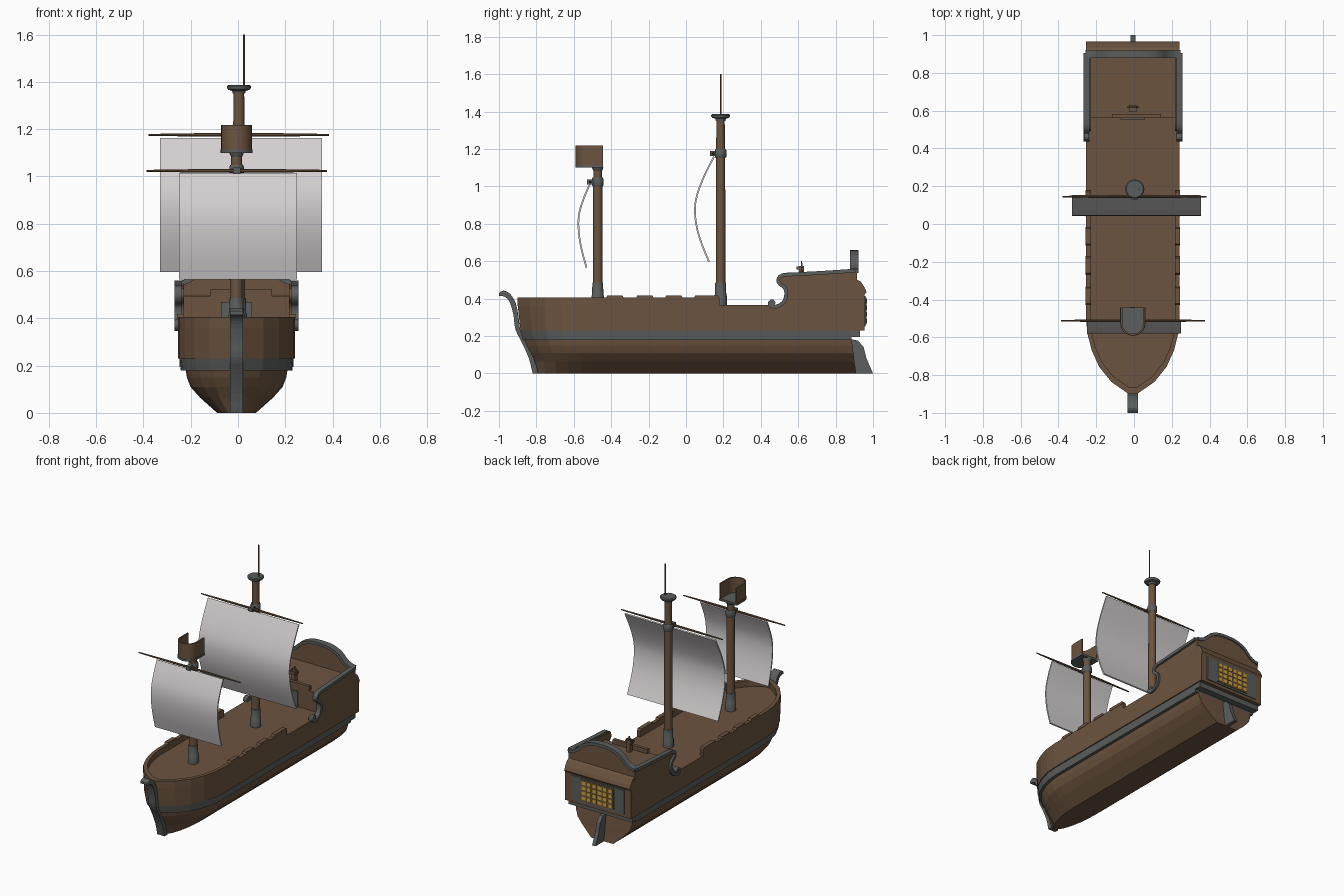
import bpy, bmesh, math
from mathutils import Vector

if "Cube" in bpy.data.objects:
    bpy.data.objects.remove(bpy.data.objects["Cube"])

def material(name, rgb):
    m = bpy.data.materials.new(name)
    m.diffuse_color = (*rgb, 1)
    m.use_nodes = True
    m.node_tree.nodes["Principled BSDF"].inputs["Base Color"].default_value = m.diffuse_color
    return m

WOOD = material("brown wood", (0.15, 0.088, 0.050))
GREY = material("dark grey trim", (0.105, 0.112, 0.108))
SAIL = material("sail cloth", (0.66, 0.63, 0.635))
GOLD = material("gold glass", (0.62, 0.36, 0.04))
CX = -0.006  # the hull sits slightly left of the overall centre

def finish(name, bm, mat, dx=CX, smooth=False):
    bmesh.ops.recalc_face_normals(bm, faces=bm.faces)
    me = bpy.data.meshes.new(name)
    bm.to_mesh(me)
    bm.free()
    me.materials.append(mat)
    o = bpy.data.objects.new(name, me)
    o.location.x = dx
    bpy.context.collection.objects.link(o)
    if smooth:
        bpy.ops.object.select_all(action='DESELECT')
        o.select_set(True)
        bpy.context.view_layer.objects.active = o
        bpy.ops.object.shade_smooth_by_angle(angle=math.radians(35))
    return o

def loft(name, rings, mat, dx=CX, smooth=False):
    bm = bmesh.new()
    rows = [[bm.verts.new(p) for p in r] for r in rings]
    n = len(rows[0])
    for a, b in zip(rows, rows[1:]):
        for i in range(n):
            bm.faces.new((a[i], a[(i + 1) % n], b[(i + 1) % n], b[i]))
    bm.faces.new(rows[0])
    bm.faces.new(rows[-1])
    return finish(name, bm, mat, dx, smooth)

def prism(name, pts, axis, a, b, mat, dx=CX, smooth=False):
    place = {'x': lambda p, t: (t, p[0], p[1]), 'y': lambda p, t: (p[0], t, p[1]),
             'z': lambda p, t: (p[0], p[1], t)}[axis]
    return loft(name, [[place(p, t) for p in pts] for t in (a, b)], mat, dx, smooth)

def box(name, x0, x1, y0, y1, z0, z1, mat, dx=CX):
    return prism(name, [(x0, y0), (x1, y0), (x1, y1), (x0, y1)], 'z', z0, z1, mat, dx)

def lathe(name, profile, y, mat, dx=CX, n=18, x=0):
    ring = [(math.cos(i * math.tau / n), math.sin(i * math.tau / n)) for i in range(n)]
    return loft(name, [[(x + r * c, y + r * s, z) for c, s in ring] for r, z in profile],
                mat, dx, True)

def curve(pts, k=4):
    """Catmull-Rom path through the points."""
    P = [Vector(p) for p in [pts[0]] + pts + [pts[-1]]]
    out = []
    for a, b, c, d in zip(P, P[1:], P[2:], P[3:]):
        for j in range(k):
            t = j / k
            out.append(0.5 * (2*b + (c-a)*t + (2*a-5*b+4*c-d)*t*t + (3*b-a-3*c+d)*t**3))
    return out + [P[-1]]

def ribbon(path, th):
    """Closed outline of a strip of given thickness along a path."""
    left, right = [], []
    for i, p in enumerate(path):
        t = (path[min(i + 1, len(path) - 1)] - path[max(i - 1, 0)]).normalized()
        n = Vector((-t.y, t.x)) * th / 2
        left.append(p + n)
        right.append(p - n)
    return left + right[::-1]

# Hull plan: straight sides that curve into the bow
BOW = [(1, 0), (.97, .2), (.88, .42), (.72, .64), (.46, .84), (.09, 1)]
def outline(w, bow, stern):
    side = [(w, stern)] + [(w * f, -0.5 + g * (bow + 0.5)) for f, g in BOW]
    return side + [(-x, y) for x, y in reversed(side)]

def hull(name, levels, mat):
    loft(name, [[(x, y, z) for x, y in outline(w, bow, stern)] for z, w, bow, stern in levels], mat)

hull("lower_hull", [(0, .082, -.80, .91), (.065, .155, -.81, .90), (.11, .195, -.835, .895),
                    (.15, .21, -.855, .89), (.185, .216, -.865, .885)], WOOD)
hull("hull_band", [(.18, .236, -.875, .885), (.23, .241, -.89, .885)], GREY)
hull("upper_hull", [(.23, .248, -.885, .955), (.365, .248, -.90, .955)], WOOD)
box("stern_band", -.241, .241, .88, .93, .195, .23, GREY)

# Bulwark around the main deck with raised blocks
prism("bulwark", outline(.248, -.90, .18) + outline(.225, -.865, .18)[::-1], 'z', .36, .405, WOOD)
for i, (a, b) in enumerate([(-.42, -.34), (-.26, -.18), (-.105, -.025), (.05, .17)]):
    for s in (-1, 1):
        prism(f"bulwark_block_{i}_{s}", [(a - .01, .40), (b + .01, .40), (b, .418), (a, .418)],
              'x', s * .222, s * .25, WOOD)

# Stem with curled figurehead
head = curve([(-1, .43), (-.975, .443), (-.94, .425), (-.91, .375), (-.895, .30), (-.885, .23),
              (-.85, .15), (-.81, .07), (-.79, 0)], 3)
front = curve([(-.82, 0), (-.84, .08), (-.875, .16), (-.912, .235), (-.922, .31), (-.94, .375),
               (-.965, .408), (-1, .415)], 3)
prism("stem", head + front, 'x', -.028, .028, GREY)

# Rudder
prism("rudder", [(.87, .185), (.92, .175), (.95, .14), (.965, .08), (1, 0), (.91, 0)],
      'x', -.013, .013, GREY)

# Aft castle: block with quarterdeck, side walls, stern board
prism("aft_castle", [(.56, .30), (.955, .30), (.955, .42), (.965, .435), (.955, .46), (.935, .49),
                     (.915, .50), (.56, .495)], 'x', -.247, .247, WOOD)
scroll = curve([(.452, .385), (.448, .368), (.465, .356), (.495, .362), (.525, .385), (.536, .425),
                (.528, .458), (.503, .478), (.493, .50), (.515, .525), (.60, .531), (.76, .54), (.905, .55)], 3)
for s in (-1, 1):
    prism(f"castle_side_{s}", scroll[9:] + [Vector((.915, .48)), Vector((.915, .35)), Vector((.5, .35))],
          'x', s * .222, s * .248, WOOD)
    prism(f"castle_trim_{s}", ribbon(scroll, .02), 'x', s * .23, s * .262, GREY, smooth=True)
    prism(f"scroll_knob_{s}", [(.46 + .018 * math.cos(i * math.pi / 6), .378 + .018 * math.sin(i * math.pi / 6))
                               for i in range(12)], 'x', s * .232, s * .26, GREY)
half = [(.25, .548), (.215, .555), (.18, .575), (.14, .615), (.09, .638), (.04, .648)]
arch = curve(half + [(-x, z) for x, z in reversed(half)], 3)
prism("stern_board", arch + [Vector((-.248, .42)), Vector((.248, .42))], 'y', .885, .915, WOOD)
prism("stern_arch_trim", ribbon(arch, .02), 'y', .878, .922, GREY, smooth=True)

# Stern window: grey panel, wooden lattice, gold panes
box("window_panel", -.20, .20, .95, .961, .25, .415, GREY)
box("window_lattice", -.125, .125, .95, .964, .262, .406, WOOD)
for i in range(6):
    for j in range(4):
        x, z = -.10 + i * .04, .283 + j * .034
        box(f"pane_{i}_{j}", x - .014, x + .014, .955, .967, z - .012, z + .012, GOLD)

# Castle door, step and steering wheel
box("castle_door", -.065, .065, .553, .562, .365, .47, GREY)
box("helm_step", -.11, .15, .56, .582, .48, .525, WOOD)
box("helm_post", -.012, .012, .603, .63, .49, .575, WOOD)
box("helm_axle", -.02, .02, .592, .63, .555, .572, WOOD)
circle = [(.022 * math.cos(i * math.tau / 16), .565 + .022 * math.sin(i * math.tau / 16)) for i in range(17)]
prism("helm_wheel", ribbon([Vector(p) for p in circle], .006), 'y', .614, .622, WOOD)
box("helm_spoke_upright", -.003, .003, .615, .621, .53, .60, WOOD)
box("helm_spoke_level", -.032, .032, .615, .621, .562, .568, WOOD)

def mast(tag, dx, y, top, yard_z, yard_dx, sail_dx, sail_w, sail_path):
    lathe(f"{tag}_mast", [(.026, .36), (.025, yard_z), (.022, top)], y, WOOD, dx)
    lathe(f"{tag}_mast_base", [(.034, .36), (.034, .415), (.031, .42), (.029, .485)], y, GREY, dx)
    lathe(f"{tag}_collar", [(.027, yard_z - .024), (.031, yard_z - .018), (.031, yard_z + .018),
                            (.027, yard_z + .024)], y, GREY, dx)
    box(f"{tag}_yard_bracket", -.016, .016, y - .058, y - .01, yard_z - .014, yard_z + .014, GREY, dx)
    ring = [(math.cos(i * math.pi / 4), math.sin(i * math.pi / 4)) for i in range(8)]
    loft(f"{tag}_yard", [[(x, y - .04 + r * c, yard_z + r * s) for c, s in ring] for x, r in
         [(-.382, .004), (-.18, .007), (0, .008), (.18, .007), (.382, .004)]], WOOD, yard_dx, True)
    prism(f"{tag}_sail", ribbon(curve(sail_path), .009), 'x', -sail_w, sail_w, SAIL, sail_dx, True)

mast("fore", CX, -.472, 1.11, 1.024, -.005, 0, .25,
     [(-.513, 1.013), (-.545, .94), (-.57, .86), (-.575, .78), (-.562, .68), (-.532, .565)])
mast("main", .004, .185, 1.365, 1.176, .003, .013, .342,
     [(.15, 1.16), (.095, 1.05), (.058, .95), (.048, .87), (.058, .78), (.085, .69), (.123, .598)])

# Main mast cap and flagpole
lathe("mast_cap", [(.026, 1.35), (.029, 1.362), (.046, 1.367), (.051, 1.375), (.051, 1.382), (.045, 1.387)],
      .185, GREY, .004)
lathe("flagpole", [(.004, 1.38), (.004, 1.60)], .185, WOOD, .026, 8)

# Lookout nest: horseshoe wall open to the rear on a grey floor
def horseshoe(r):
    arc = [Vector((r * math.cos(a), -.525 + r * math.sin(a)))
           for a in (-math.pi * i / 14 for i in range(15))]
    return [Vector((r, -.443))] + arc + [Vector((-r, -.443))]
prism("nest_wall", horseshoe(.065) + horseshoe(.056)[::-1], 'z', 1.108, 1.218, WOOD, smooth=True)
prism("nest_floor", horseshoe(.067), 'z', 1.10, 1.114, GREY, smooth=True)
lathe("nest_support", [(.022, 1.08), (.032, 1.102)], -.472, GREY)
